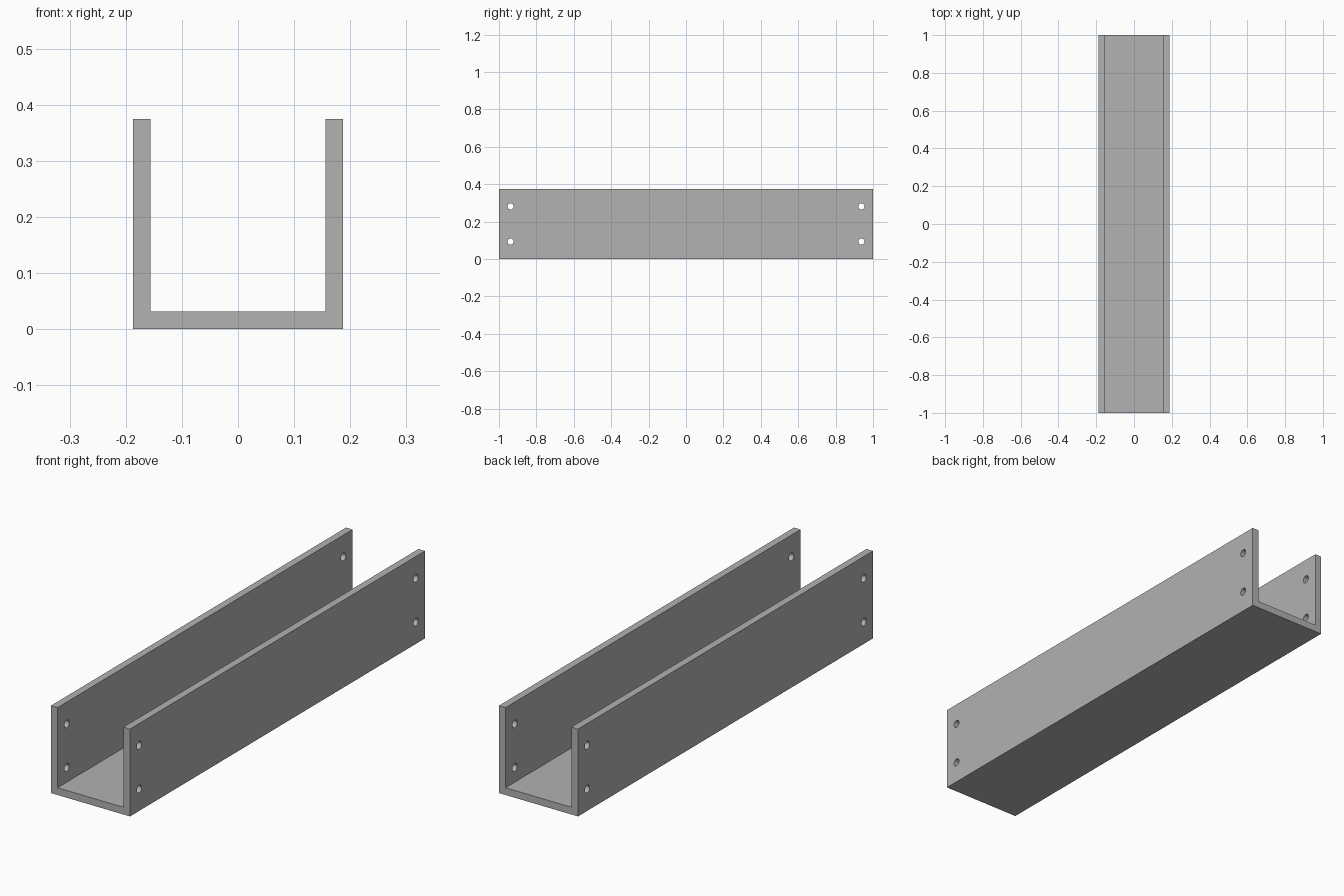
import bpy
import bmesh
from math import radians
from mathutils import Matrix

default_cube = bpy.data.objects.get("Cube")
if default_cube:
    bpy.data.objects.remove(default_cube, do_unlink=True)

HALF_LENGTH = 1.0
HALF_WIDTH = 0.1875
HEIGHT = 0.375
WALL = 0.03125
HOLE_RADIUS = 0.0165
HOLE_Y = 0.9375
HOLE_HEIGHTS = (0.09375, 0.28125)

grey = bpy.data.materials.new("grey_metal")
grey.use_nodes = True
grey.diffuse_color = (0.445, 0.445, 0.445, 1)
grey.node_tree.nodes["Principled BSDF"].inputs["Base Color"].default_value = grey.diffuse_color


def add_object(name, bm):
    bmesh.ops.recalc_face_normals(bm, faces=bm.faces)
    mesh = bpy.data.meshes.new(name)
    bm.to_mesh(mesh)
    bm.free()
    mesh.materials.append(grey)
    obj = bpy.data.objects.new(name, mesh)
    bpy.context.collection.objects.link(obj)
    return obj


# U-shaped channel: half profile mirrored, then extruded along its length
inner = HALF_WIDTH - WALL
half = [(HALF_WIDTH, 0), (HALF_WIDTH, HEIGHT), (inner, HEIGHT), (inner, WALL)]
profile = half + [(-x, z) for x, z in reversed(half)]
bm = bmesh.new()
end = bm.faces.new([bm.verts.new((x, -HALF_LENGTH, z)) for x, z in profile])
extruded = bmesh.ops.extrude_face_region(bm, geom=[end], use_keep_orig=True)
bmesh.ops.translate(bm, vec=(0, 2 * HALF_LENGTH, 0),
                    verts=[v for v in extruded["geom"] if isinstance(v, bmesh.types.BMVert)])
channel = add_object("channel", bm)

# Round pins that drill the bolt holes through both side walls
bm = bmesh.new()
for y in (-HOLE_Y, HOLE_Y):
    for z in HOLE_HEIGHTS:
        bmesh.ops.create_cone(
            bm, cap_ends=True, segments=32, radius1=HOLE_RADIUS, radius2=HOLE_RADIUS, depth=1,
            matrix=Matrix.Translation((0, y, z)) @ Matrix.Rotation(radians(90), 4, "Y"))
drill = add_object("hole_cutter", bm)
drill.hide_render = True

# Cut the holes and discard the pins
cut = channel.modifiers.new("bolt_holes", "BOOLEAN")
cut.operation = "DIFFERENCE"
cut.solver = "EXACT"
cut.object = drill
bpy.ops.object.select_all(action="DESELECT")
channel.select_set(True)
bpy.context.view_layer.objects.active = channel
bpy.ops.object.modifier_apply(modifier=cut.name)
bpy.data.objects.remove(drill, do_unlink=True)
bpy.ops.object.shade_smooth_by_angle(angle=radians(30))
